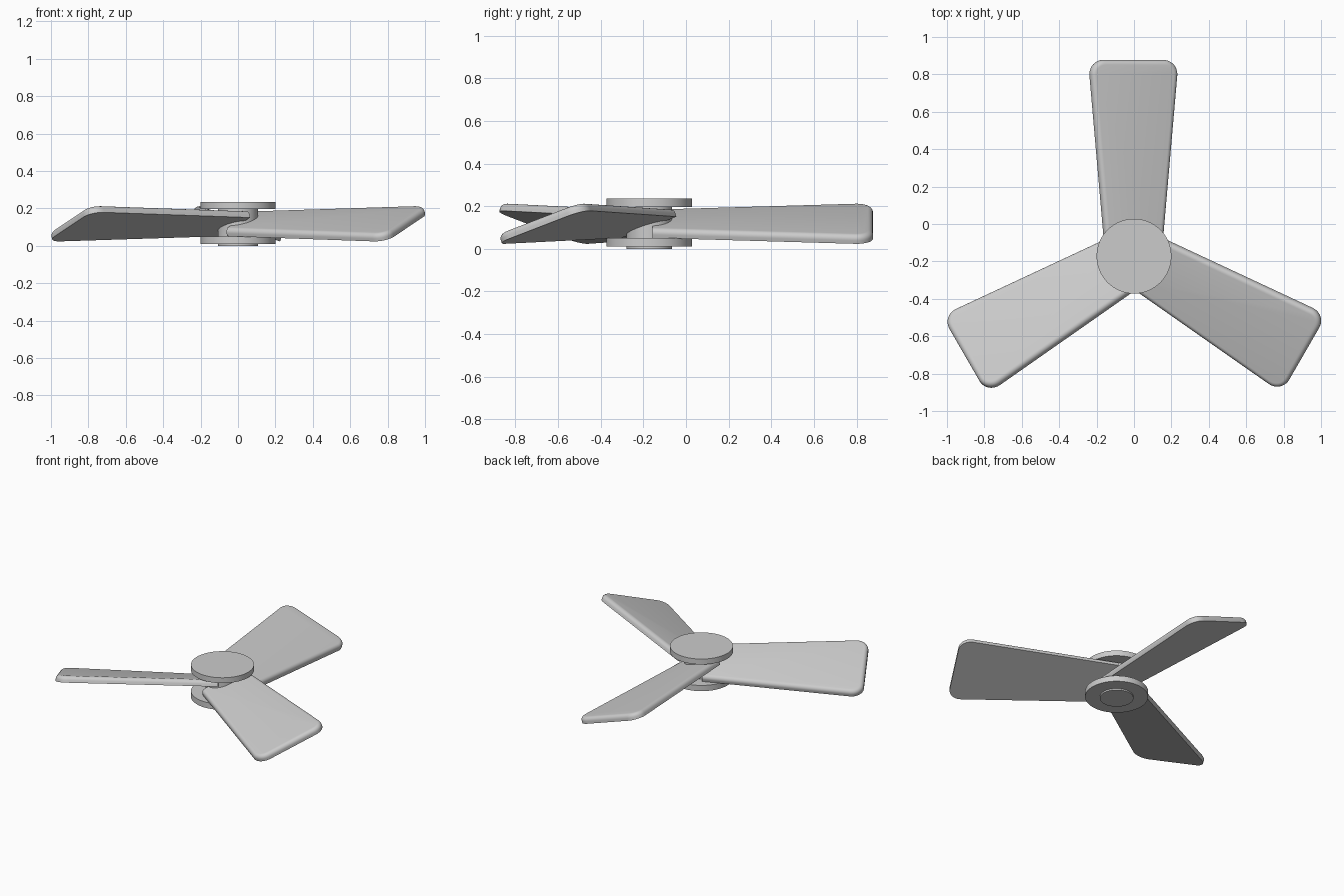
import bpy, bmesh
from math import radians
from mathutils import Matrix

if "Cube" in bpy.data.objects:
    bpy.data.objects.remove(bpy.data.objects["Cube"])

HUB_Y = -0.172
PITCH = radians(18.5)
THICK = 0.042


def finish(name, bm):
    bmesh.ops.recalc_face_normals(bm, faces=bm.faces)
    mesh = bpy.data.meshes.new(name)
    bm.to_mesh(mesh)
    bm.free()
    obj = bpy.data.objects.new(name, mesh)
    bpy.context.collection.objects.link(obj)
    bpy.ops.object.select_all(action='DESELECT')
    obj.select_set(True)
    bpy.context.view_layer.objects.active = obj
    bpy.ops.object.shade_smooth_by_angle(angle=radians(30))
    return obj


def disc(name, radius, z0, z1):
    bm = bmesh.new()
    bmesh.ops.create_cone(bm, cap_ends=True, segments=96, radius1=radius,
                          radius2=radius, depth=z1 - z0,
                          matrix=Matrix.Translation((0, HUB_Y, (z0 + z1) / 2)))
    return finish(name, bm)


def blade(name, turn):
    bm = bmesh.new()
    # tapered outline, root inside the hub
    outline = [(-0.157, 0.015), (0.157, 0.015), (0.252, 1.049), (-0.252, 1.049)]
    verts = [bm.verts.new((x, y, -THICK / 2)) for x, y in outline]
    bm.faces.new(verts)
    # rounded tip corners
    bmesh.ops.bevel(bm, geom=verts[2:], offset=0.085, segments=10,
                    profile=0.5, affect='VERTICES')
    ext = bmesh.ops.extrude_face_region(bm, geom=bm.faces[:])
    top = [v for v in ext['geom'] if isinstance(v, bmesh.types.BMVert)]
    bmesh.ops.translate(bm, verts=top, vec=(0, 0, THICK))
    # rounded upper rim, left square at the root
    rim = [e for e in bm.edges
           if all(v.co.z > 0 for v in e.verts)
           and not all(v.co.y < 0.02 for v in e.verts)]
    bmesh.ops.bevel(bm, geom=rim, offset=0.026, segments=6, profile=0.5,
                    affect='EDGES', clamp_overlap=True)
    bm.transform(Matrix.Translation((0, HUB_Y, 0.121))
                 @ Matrix.Rotation(turn, 4, 'Z')
                 @ Matrix.Rotation(PITCH, 4, 'Y'))
    return finish(name, bm)


# hub: two discs on a core that pokes out below
disc("hub_core", 0.107, 0.0, 0.21)
disc("hub_lower_disc", 0.2, 0.01, 0.05)
disc("hub_upper_disc", 0.2, 0.197, 0.235)

# three pitched blades
for i in range(3):
    blade(f"blade_{i + 1}", radians(-120 * i))
